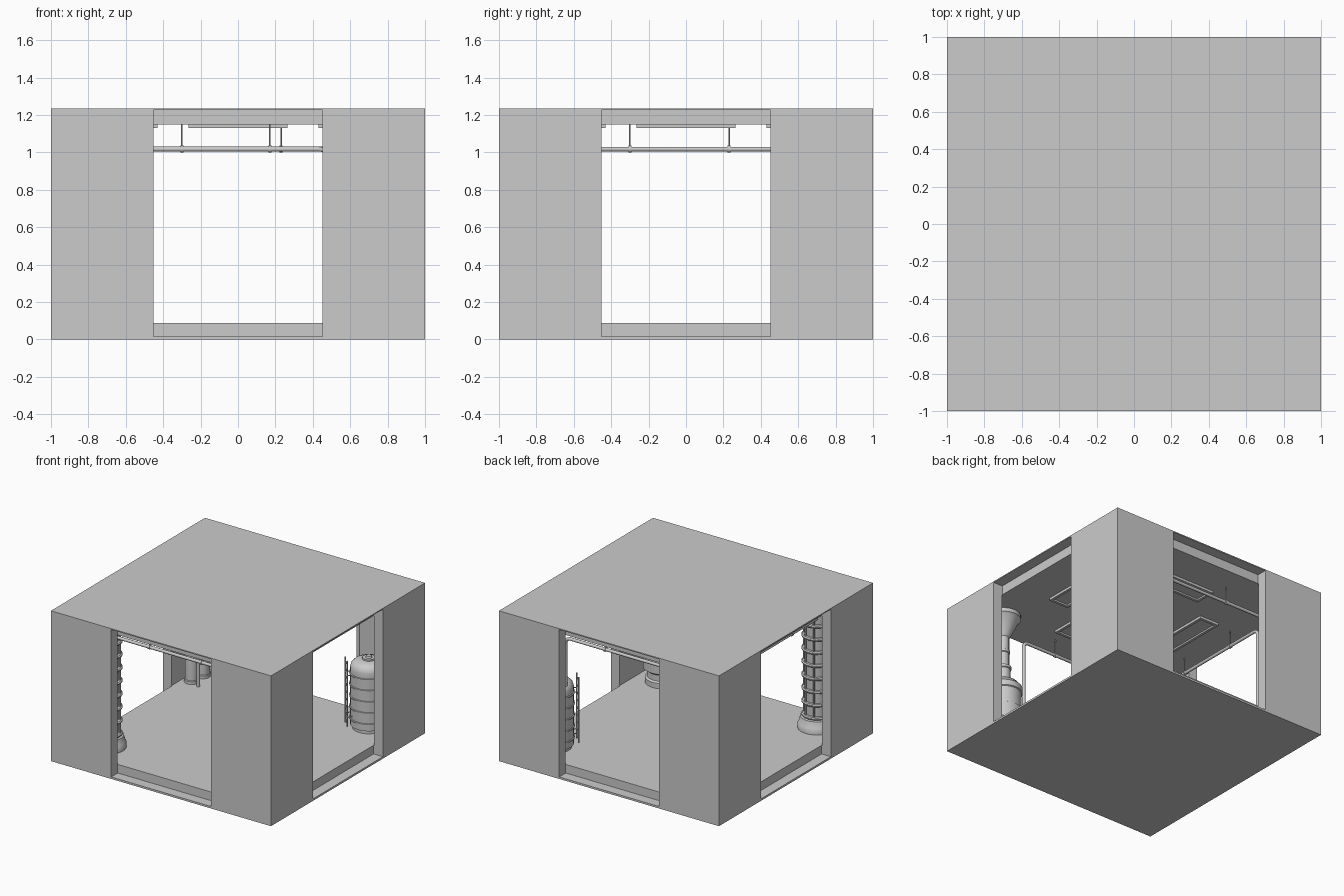
import bpy, bmesh
from math import pi, sin, cos, radians
from mathutils import Vector, Matrix

if "Cube" in bpy.data.objects:
    bpy.data.objects.remove(bpy.data.objects["Cube"])

FLOOR, CEIL, TOP = 0.087, 1.15, 1.235


def finish(bm, name, smooth=False):
    bmesh.ops.recalc_face_normals(bm, faces=bm.faces)
    me = bpy.data.meshes.new(name)
    bm.to_mesh(me)
    bm.free()
    ob = bpy.data.objects.new(name, me)
    bpy.context.collection.objects.link(ob)
    if smooth:
        bpy.ops.object.select_all(action='DESELECT')
        ob.select_set(True)
        bpy.context.view_layer.objects.active = ob
        bpy.ops.object.shade_smooth_by_angle(angle=radians(35))
    return ob


def add_box(bm, lo, hi):
    lo, hi = Vector(lo), Vector(hi)
    m = Matrix.Translation((lo + hi) / 2) @ Matrix.Diagonal((*(hi - lo), 1))
    bmesh.ops.create_cube(bm, size=1, matrix=m)


def box(name, lo, hi):
    bm = bmesh.new()
    add_box(bm, lo, hi)
    return finish(bm, name)


def lathe(name, profile, x, y, seg=32):
    """Revolve (radius, z) points, closed with flat caps."""
    bm = bmesh.new()
    rings = [[bm.verts.new((x + r * cos(2 * pi * i / seg), y + r * sin(2 * pi * i / seg), z))
              for i in range(seg)] for r, z in profile]
    for a, b in zip(rings, rings[1:]):
        for i in range(seg):
            j = (i + 1) % seg
            bm.faces.new((a[i], a[j], b[j], b[i]))
    bm.faces.new(rings[0][::-1])
    bm.faces.new(rings[-1])
    return finish(bm, name, True)


def rod(name, a, b, r, seg=12):
    a, b = Vector(a), Vector(b)
    bm = bmesh.new()
    m = Matrix.Translation((a + b) / 2) @ (b - a).to_track_quat('Z', 'Y').to_matrix().to_4x4()
    bmesh.ops.create_cone(bm, cap_ends=True, segments=seg, radius1=r, radius2=r,
                          depth=(b - a).length, matrix=m)
    return finish(bm, name, True)


def pipe(name, pts, r=0.013, bend=0.05):
    """Tube along a path with rounded corners."""
    pts = [Vector(p) for p in pts]
    path = [pts[0]]
    for p, q, s in zip(pts, pts[1:], pts[2:]):
        a, b = q + (p - q).normalized() * bend, q + (s - q).normalized() * bend
        for i in range(7):
            t = i / 6
            path.append(a * (1 - t) ** 2 + q * 2 * t * (1 - t) + b * t * t)
    path.append(pts[-1])
    cu = bpy.data.curves.new(name, 'CURVE')
    cu.dimensions = '3D'
    cu.bevel_depth, cu.bevel_resolution, cu.use_fill_caps = r, 3, True
    sp = cu.splines.new('POLY')
    sp.points.add(len(path) - 1)
    for pt, v in zip(sp.points, path):
        pt.co = (*v, 1)
    ob = bpy.data.objects.new(name, cu)
    bpy.context.collection.objects.link(ob)


# Room shell: hollow block with a doorway in each side
shell = box("room_shell", (-1, -1, 0), (1, 1, TOP))
W, D = 0.453, 0.92
cuts = [((-D, -D, FLOOR), (D, D, CEIL))]
for s in (-1, 1):
    lo, hi = sorted((s * 0.915, s * 1.1))
    cuts += [((-W, lo, 0.016), (W, hi, 1.226)), ((lo, -W, 0.016), (hi, W, 1.226))]
for lo, hi in cuts:
    c = box("cutter", lo, hi)
    c.hide_render = True
    mod = shell.modifiers.new("cut", 'BOOLEAN')
    mod.operation, mod.solver, mod.object = 'DIFFERENCE', 'EXACT', c
    bpy.ops.object.select_all(action='DESELECT')
    bpy.context.view_layer.objects.active = shell
    shell.select_set(True)
    bpy.ops.object.modifier_apply(modifier=mod.name)
    bpy.data.objects.remove(c, do_unlink=True)

# Ceiling light frames, one facing each doorway
for k in range(4):
    bm = bmesh.new()
    z0, z1, t = 1.13, CEIL + 0.002, 0.022
    add_box(bm, (-0.265, 0.43, z0), (0.265, 0.43 + t, z1))
    add_box(bm, (-0.265, 0.61 - t, z0), (0.265, 0.61, z1))
    for s in (-1, 1):
        lo, hi = sorted((s * 0.265, s * (0.265 - t)))
        add_box(bm, (lo, 0.43 + t, z0), (hi, 0.61 - t, z1))
    add_box(bm, (-0.25, 0.445, 1.143), (0.25, 0.595, z1))
    bm.transform(Matrix.Rotation(k * pi / 2, 4, 'Z'))
    finish(bm, "ceiling_light_frame")

# Banded storage tank with domed top, hatch and ladder
TX = TY = 0.7
prof = [(0.125, FLOOR), (0.125, 0.11), (0.14, 0.115)]
for i in range(5):
    z = 0.17 + i * 0.092
    prof += [(0.14, z - 0.007), (0.147, z - 0.005), (0.147, z + 0.005), (0.14, z + 0.007)]
prof += [(0.14, 0.585), (0.132, 0.612), (0.11, 0.634), (0.08, 0.645), (0.05, 0.648),
         (0.05, 0.66), (0.025, 0.66), (0.02, 0.675)]
lathe("storage_tank", prof, TX, TY)
n, side = Vector((-1, -1, 0)).normalized(), Vector((-1, 1, 0)).normalized()
foot = Vector((TX, TY, 0)) + n * 0.172
for s in (-1, 1):
    p = foot + side * 0.04 * s
    rod("ladder_rail", p + Vector((0, 0, 0.12)), p + Vector((0, 0, 0.66)), 0.005, 8)
    for z in (0.2, 0.54):
        rod("ladder_bracket", p + Vector((0, 0, z)), p - n * 0.045 + Vector((0, 0, z)), 0.004, 8)
for i in range(9):
    z = Vector((0, 0, 0.15 + i * 0.06))
    rod("ladder_rung", foot - side * 0.04 + z, foot + side * 0.04 + z, 0.004, 8)

# Boiler drum with narrow flue and flared hood
lathe("boiler_with_hood", [
    (0.135, FLOOR), (0.135, 0.13), (0.12, 0.14), (0.12, 0.19), (0.148, 0.21), (0.148, 0.33),
    (0.14, 0.335), (0.14, 0.47), (0.148, 0.475), (0.148, 0.52), (0.11, 0.565), (0.055, 0.58),
    (0.055, 0.68), (0.062, 0.685), (0.062, 0.705), (0.045, 0.71), (0.045, 0.82), (0.052, 0.825),
    (0.052, 0.845), (0.045, 0.85), (0.045, 0.96), (0.06, 0.98), (0.12, 1.11), (0.135, 1.12),
    (0.135, CEIL)], 0.7, -0.7)

# Ribbed coil column from floor to ceiling
CX = CY = -0.7
lathe("coil_base", [(0.145, FLOOR), (0.145, 0.125), (0.138, 0.135), (0.125, 0.185), (0.08, 0.19)], CX, CY)
lathe("coil_core", [(0.088, 0.18), (0.088, 1.09), (0.125, 1.1), (0.14, CEIL)], CX, CY)
for i in range(9):
    z = 0.2 + i * 0.108
    lathe("coil_ring", [(0.085, z - 0.011), (0.108, z - 0.011), (0.116, z - 0.004),
                        (0.116, z + 0.004), (0.108, z + 0.011), (0.085, z + 0.011)], CX, CY)
for i in range(8):
    a = i * pi / 4 + pi / 8
    x, y = CX + 0.1 * cos(a), CY + 0.1 * sin(a)
    rod("coil_upright", (x, y, 0.17), (x, y, 1.1), 0.008, 8)

# Row of tall gas cylinders
for x, y in ((-0.84, 0.6), (-0.83, 0.73), (-0.8, 0.85), (-0.66, 0.84)):
    lathe("gas_cylinder", [(0.058, FLOOR), (0.058, 0.11), (0.052, 0.115), (0.052, 0.55), (0.045, 0.585),
                           (0.026, 0.61), (0.018, 0.615), (0.018, 0.65)], x, y, 20)

# Overhead pipe runs
PZ = 1.018
pipe("pipe_back", [(0.59, 0.72, 0.6), (0.59, 0.72, PZ), (-0.66, 0.72, PZ), (-0.66, 0.72, FLOOR)])
pipe("pipe_front", [(0.48, -0.72, FLOOR), (0.48, -0.72, PZ), (-0.62, -0.72, PZ)])
pipe("pipe_left", [(-0.75, 0.555, FLOOR), (-0.75, 0.555, PZ), (-0.75, -0.62, PZ)])

# Pipe couplings and ceiling hangers
for y, hangers in ((0.72, (-0.3, 0.23)), (-0.72, (-0.3, 0.17))):
    for x in hangers:
        rod("pipe_hanger", (x, y, PZ), (x, y, CEIL), 0.004, 8)
        rod("pipe_clamp", (x - 0.008, y, PZ), (x + 0.008, y, PZ), 0.018, 16)
for y in (-0.3, 0.23):
    rod("pipe_hanger", (-0.75, y, PZ), (-0.75, y, CEIL), 0.004, 8)
    rod("pipe_clamp", (-0.75, y - 0.008, PZ), (-0.75, y + 0.008, PZ), 0.018, 16)
